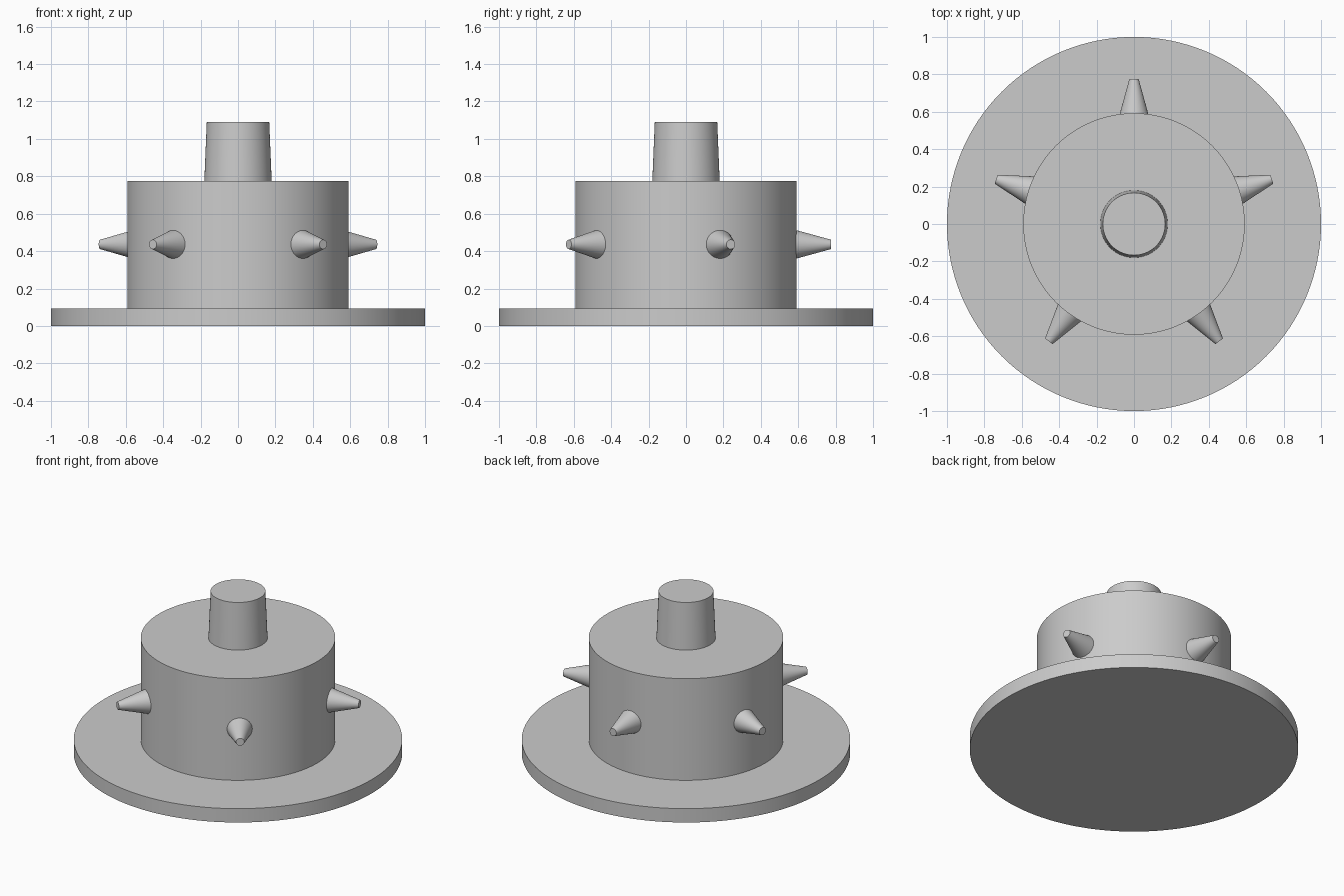
import bpy
import math
from mathutils import Vector

cube = bpy.data.objects.get("Cube")
if cube:
    bpy.data.objects.remove(cube, do_unlink=True)

grey = bpy.data.materials.new("plain grey")
grey.use_nodes = True
colour = (0.6, 0.6, 0.6, 1)
grey.diffuse_color = colour
grey.node_tree.nodes["Principled BSDF"].inputs["Base Color"].default_value = colour


def tapered(name, start, end, r_start, r_end, sides):
    """Capped cone section running from start to end."""
    start, end = Vector(start), Vector(end)
    axis = end - start
    bpy.ops.mesh.primitive_cone_add(
        vertices=sides, radius1=r_start, radius2=r_end, depth=axis.length,
        location=(start + end) / 2,
        rotation=axis.to_track_quat('Z', 'Y').to_euler())
    part = bpy.context.object
    part.name = name
    part.data.materials.append(grey)
    bpy.ops.object.shade_smooth_by_angle(angle=math.radians(30))
    return part


# Stacked round body: flange, drum and tapered neck
tapered("base_flange", (0, 0, 0), (0, 0, 0.093), 1.0, 1.0, 128)
tapered("drum", (0, 0, 0.093), (0, 0, 0.776), 0.592, 0.592, 128)
tapered("neck", (0, 0, 0.776), (0, 0, 1.09), 0.18, 0.167, 96)

# Five blunt spikes spaced evenly around the drum
for i in range(5):
    a = math.radians(90 + 72 * i)
    out = Vector((math.cos(a), math.sin(a), 0))
    mid = Vector((0, 0, 0.436))
    tapered(f"spike_{i + 1}", mid + out * 0.55, mid + out * 0.775, 0.087, 0.025, 48)
